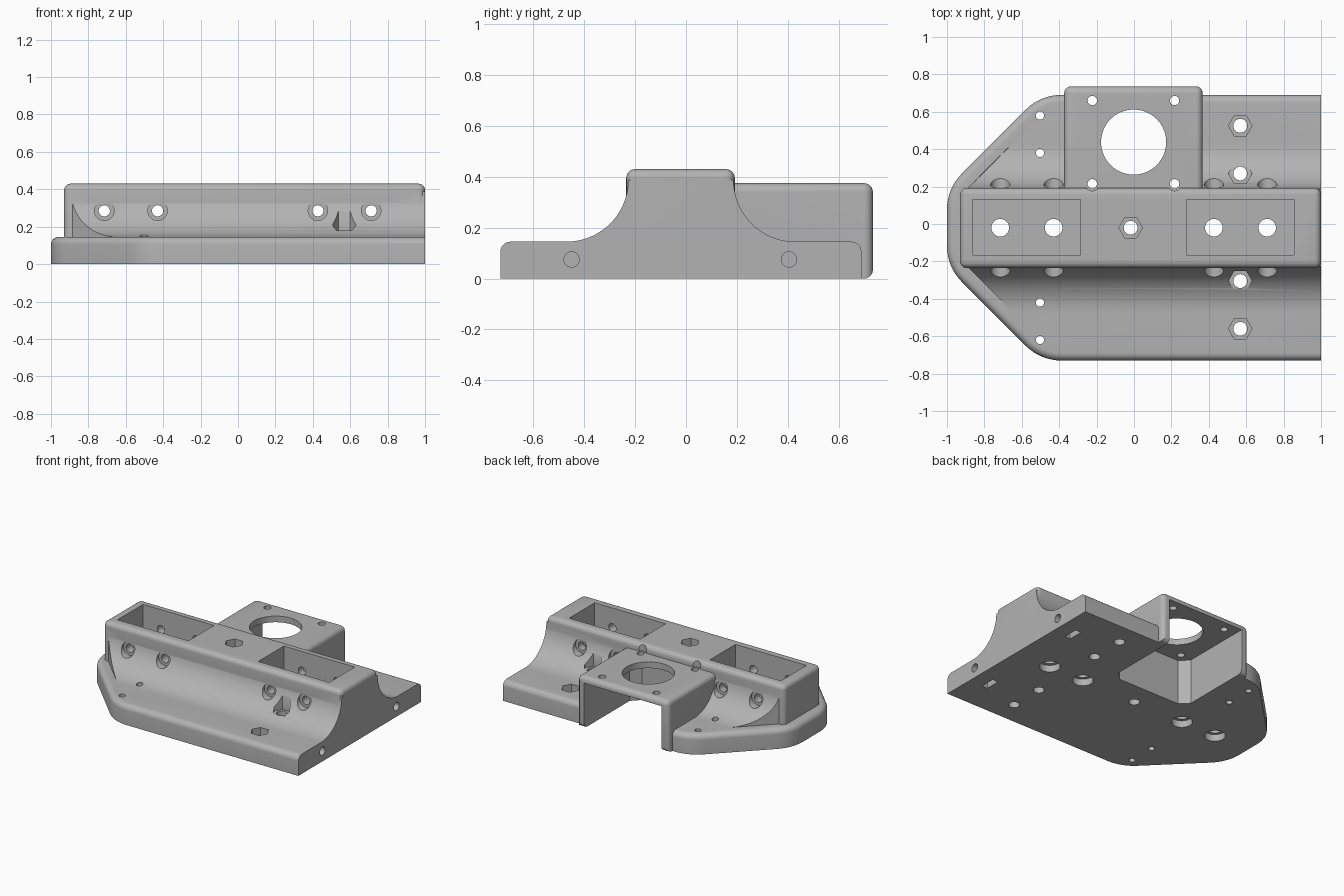
import bpy
import bmesh
from math import sin, cos, pi, radians

if "Cube" in bpy.data.objects:
    bpy.data.objects.remove(bpy.data.objects["Cube"])

MID = -0.02                      # centre line of the base in y
grey = bpy.data.materials.new("light_grey")
grey.use_nodes = True
grey.diffuse_color = (0.45, 0.45, 0.45, 1)
grey.node_tree.nodes["Principled BSDF"].inputs["Base Color"].default_value = (0.45, 0.45, 0.45, 1)


def arc(u, v, r, start, end, n=12):
    angles = [radians(start + (end - start) * i / n) for i in range(n + 1)]
    return [(u + r * cos(a), v + r * sin(a)) for a in angles]


def circle(u, v, r, n=32):
    return arc(u, v, r, 0, 360, n)[:-1]


def rect(u0, u1, v0, v1):
    return [(u0, v0), (u1, v0), (u1, v1), (u0, v1)]


def prism(name, outline, lo, hi, axis="z", bevel=None, width=0.04):
    """Extrude a flat outline along an axis; bevel edges picked by a rule."""
    place = {"x": lambda u, v, t: (t, u, v),
             "y": lambda u, v, t: (u, t, v),
             "z": lambda u, v, t: (u, v, t)}[axis]
    bm = bmesh.new()
    low = [bm.verts.new(place(u, v, lo)) for u, v in outline]
    top = [bm.verts.new(place(u, v, hi)) for u, v in outline]
    bm.faces.new(low)
    bm.faces.new(top)
    for i in range(len(low)):
        j = (i + 1) % len(low)
        bm.faces.new((low[i], low[j], top[j], top[i]))
    bmesh.ops.recalc_face_normals(bm, faces=bm.faces)
    if bevel:
        edges = [e for e in bm.edges if bevel(e.verts[0].co, e.verts[1].co)]
        bmesh.ops.bevel(bm, geom=edges, offset=width, segments=6, profile=0.5,
                        affect="EDGES", clamp_overlap=True)
        bmesh.ops.recalc_face_normals(bm, faces=bm.faces)
    mesh = bpy.data.meshes.new(name)
    bm.to_mesh(mesh)
    bm.free()
    obj = bpy.data.objects.new(name, mesh)
    bpy.context.collection.objects.link(obj)
    return obj


def combine(target, other, operation):
    """Apply a boolean and discard the helper."""
    mod = target.modifiers.new("cut", "BOOLEAN")
    mod.operation, mod.object, mod.solver = operation, other, "EXACT"
    graph = bpy.context.evaluated_depsgraph_get()
    mesh = bpy.data.meshes.new_from_object(target.evaluated_get(graph))
    target.modifiers.clear()
    target.data = mesh
    bpy.data.objects.remove(other)


# Base plate: tapered outline with rounded corners and a rolled top edge
r = 0.27
t = r * (2 ** 0.5 - 1)
half = arc(-0.5 + t, 0.71 - r, r, 90, 135, 8) + arc(-1 + r, 0.21 - t, r, 135, 180, 8)
outline = [(1, MID + 0.71)] + [(x, MID + y) for x, y in half]
outline += [(x, MID - y) for x, y in reversed(half)] + [(1, MID - 0.71)]
body = prism("bracket_body", outline, 0, 0.145,
             bevel=lambda a, b: a.z > 0.1 and b.z > 0.1 and min(a.x, b.x) < 0.99)

# Coved flanks that run up to the ridge, trimmed parallel to the taper
cove = 0.243
profile = arc(0.43, 0.145 + cove, cove, 270, 180, 20)
flank = [(0.43, 0.05)] + profile
flank += [(2 * MID - y, z) for y, z in reversed(flank)]
coves = prism("coves", flank, -0.89, 1, "x")
trim = [(-0.5, MID - 0.6), (2, MID - 0.6), (2, MID + 0.6), (-0.5, MID + 0.6),
        (-0.95, MID + 0.15), (-0.95, MID - 0.15)]
combine(coves, prism("trim", trim, -1, 1), "INTERSECT")
combine(body, coves, "UNION")

# Central ridge with all exposed edges rounded
ridge = prism("ridge", rect(-0.93, 1, -0.235, 0.192), 0.05, 0.43,
              bevel=lambda a, b: max(a.z, b.z) > 0.4, width=0.035)
combine(body, ridge, "UNION")

# Rear mount: rounded box open underneath and to the back
mount = prism("mount", rect(-0.373, 0.367, 0.1, 0.735), 0, 0.375,
              bevel=lambda a, b: (a.y > 0.7 and b.y > 0.7)
              or (a.z > 0.3 and b.z > 0.3 and max(a.y, b.y) > 0.7), width=0.035)
combine(body, mount, "UNION")
bay = [(-0.315, 1), (-0.315, 0.21), (-0.255, 0.15), (0.25, 0.15), (0.31, 0.21), (0.31, 1)]
cuts = [(bay, -0.2, 0.33, "z")]

# Mount holes: large centre opening and four screws
cuts.append((circle(-0.002, 0.438, 0.174, 64), 0.2, 0.6, "z"))
for x in (-0.223, 0.217):
    for y in (0.66, 0.215):
        cuts.append((circle(x, y, 0.025, 24), 0.2, 0.6, "z"))
    cuts.append((circle(x, 0.215, 0.038, 24), 0.376, 0.6, "z"))

# Ridge pockets with floor bores and cross bores
for x0, x1 in ((-0.86, -0.285), (0.28, 0.855)):
    cuts.append((rect(x0, x1, -0.165, 0.13), 0.145, 0.6, "z"))
for x in (-0.715, -0.43, 0.427, 0.712):
    cuts.append((circle(x, MID, 0.047), -0.2, 0.3, "z"))
    cuts.append((circle(x, MID, 0.07), -0.2, 0.05, "z"))
    cuts.append((circle(x, 0.285, 0.03, 24), -0.5, 0.5, "y"))
    cuts.append((circle(x, 0.285, 0.052), 0.187, 0.5, "y"))
    cuts.append((circle(x, 0.285, 0.052), -0.5, -0.23, "y"))

# Bolt holes with hexagonal nut recesses
nuts = [(-0.018, MID, 0.33), (0.568, 0.525, 0.09), (0.568, 0.27, 0.18),
        (0.568, -0.305, 0.18), (0.568, -0.56, 0.09)]
for x, y, floor in nuts:
    cuts.append((circle(x, y, 0.037, 24), -0.2, 0.6, "z"))
    cuts.append((circle(x, y, 0.063, 6), floor, 0.6, "z"))

# Small plate holes
for y in (0.58, 0.38, -0.42, -0.62):
    cuts.append((circle(-0.503, y, 0.022, 20), -0.2, 0.4, "z"))

# End holes with nut slots opening underneath
for y in (-0.45, 0.405):
    cuts.append((circle(y, 0.075, 0.03, 24), 0.75, 1.2, "x"))
    cuts.append((rect(0.845, 0.89, y - 0.055, y + 0.055), -0.2, 0.115, "z"))

for shape, lo, hi, axis in cuts:
    combine(body, prism("cutter", shape, lo, hi, axis), "DIFFERENCE")

# Finish: one colour, smooth curves with crisp edges
body.data.materials.clear()
body.data.materials.append(grey)
for face in body.data.polygons:
    face.material_index = 0
bpy.ops.object.select_all(action="DESELECT")
body.select_set(True)
bpy.context.view_layer.objects.active = body
bpy.ops.object.shade_smooth_by_angle(angle=radians(30))
